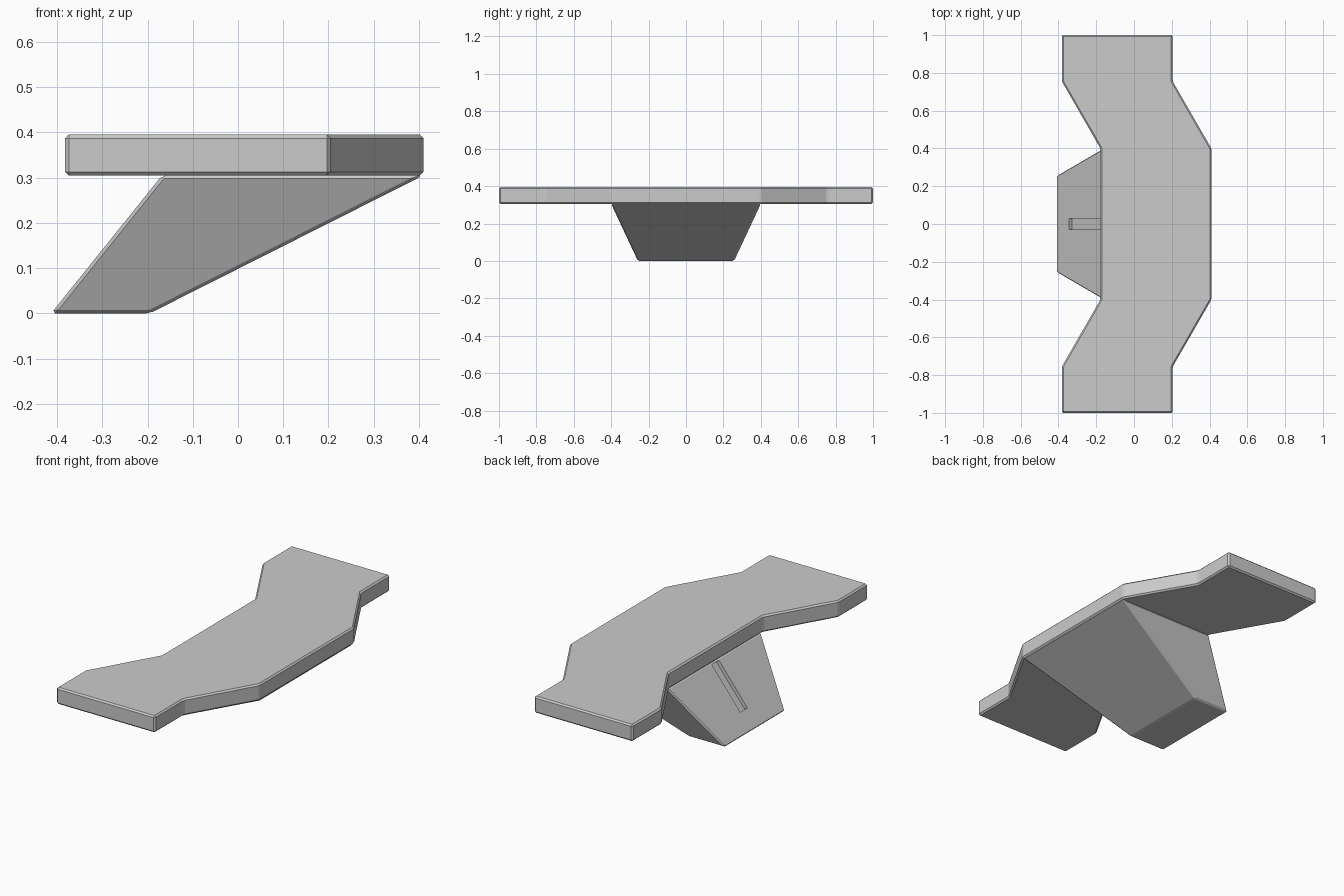
import bpy
import bmesh
from mathutils import Vector

cube = bpy.data.objects.get("Cube")
if cube:
    bpy.data.objects.remove(cube, do_unlink=True)

GREY = (0.6, 0.6, 0.6, 1)
grey = bpy.data.materials.new("light grey")
grey.use_nodes = True
grey.diffuse_color = GREY
grey.node_tree.nodes["Principled BSDF"].inputs["Base Color"].default_value = GREY


def loft(name, lower, upper):
    """Solid between two matching polygon outlines."""
    bm = bmesh.new()
    a = [bm.verts.new(p) for p in lower]
    b = [bm.verts.new(p) for p in upper]
    bm.faces.new(a)
    bm.faces.new(b)
    for i in range(len(a)):
        j = (i + 1) % len(a)
        bm.faces.new((a[i], a[j], b[j], b[i]))
    bmesh.ops.recalc_face_normals(bm, faces=bm.faces)
    mesh = bpy.data.meshes.new(name)
    bm.to_mesh(mesh)
    bm.free()
    mesh.materials.append(grey)
    obj = bpy.data.objects.new(name, mesh)
    bpy.context.collection.objects.link(obj)
    return obj


def chamfer(obj, width):
    mod = obj.modifiers.new("Chamfer", "BEVEL")
    mod.width = width
    mod.segments = 1
    mod.limit_method = "NONE"


LOW, HIGH = 0.305, 0.395

# Top slab: half outline mirrored across y
half = [(0.41, 0.4), (0.205, 0.755), (0.205, 1), (-0.382, 1), (-0.382, 0.755), (-0.178, 0.4)]
outline = half + [(x, -y) for x, y in reversed(half)]
slab = loft("top_slab", [(x, y, LOW) for x, y in outline], [(x, y, HIGH) for x, y in outline])
chamfer(slab, 0.008)


# Slanted base, leaning from a small foot out to the slab
def rect(x0, x1, y, z):
    return [(x0, -y, z), (x1, -y, z), (x1, y, z), (x0, y, z)]


base = loft("slanted_base", rect(-0.413, -0.195, 0.257, 0), rect(-0.168, 0.41, 0.4, LOW))
chamfer(base, 0.008)

# Shallow slot cut into the upper slanted face
foot, top = Vector((-0.413, 0, 0)), Vector((-0.168, 0, LOW))
slope = top - foot
normal = Vector((-slope.z, 0, slope.x)).normalized() * 0.02
start, end = foot + slope * 0.28, foot + slope * 0.97
profile = [start - normal, end - normal, end + normal, start + normal]
side = Vector((0, 0.03, 0))
cutter = loft("slot_cutter", [p - side for p in profile], [p + side for p in profile])
cutter.hide_render = True
cut = base.modifiers.new("Slot", "BOOLEAN")
cut.operation = "DIFFERENCE"
cut.solver = "EXACT"
cut.object = cutter

# Bake the base modifiers and drop the cutter
bpy.context.view_layer.update()
graph = bpy.context.evaluated_depsgraph_get()
baked = bpy.data.meshes.new_from_object(base.evaluated_get(graph))
base.modifiers.clear()
base.data = baked
bpy.data.objects.remove(cutter, do_unlink=True)
